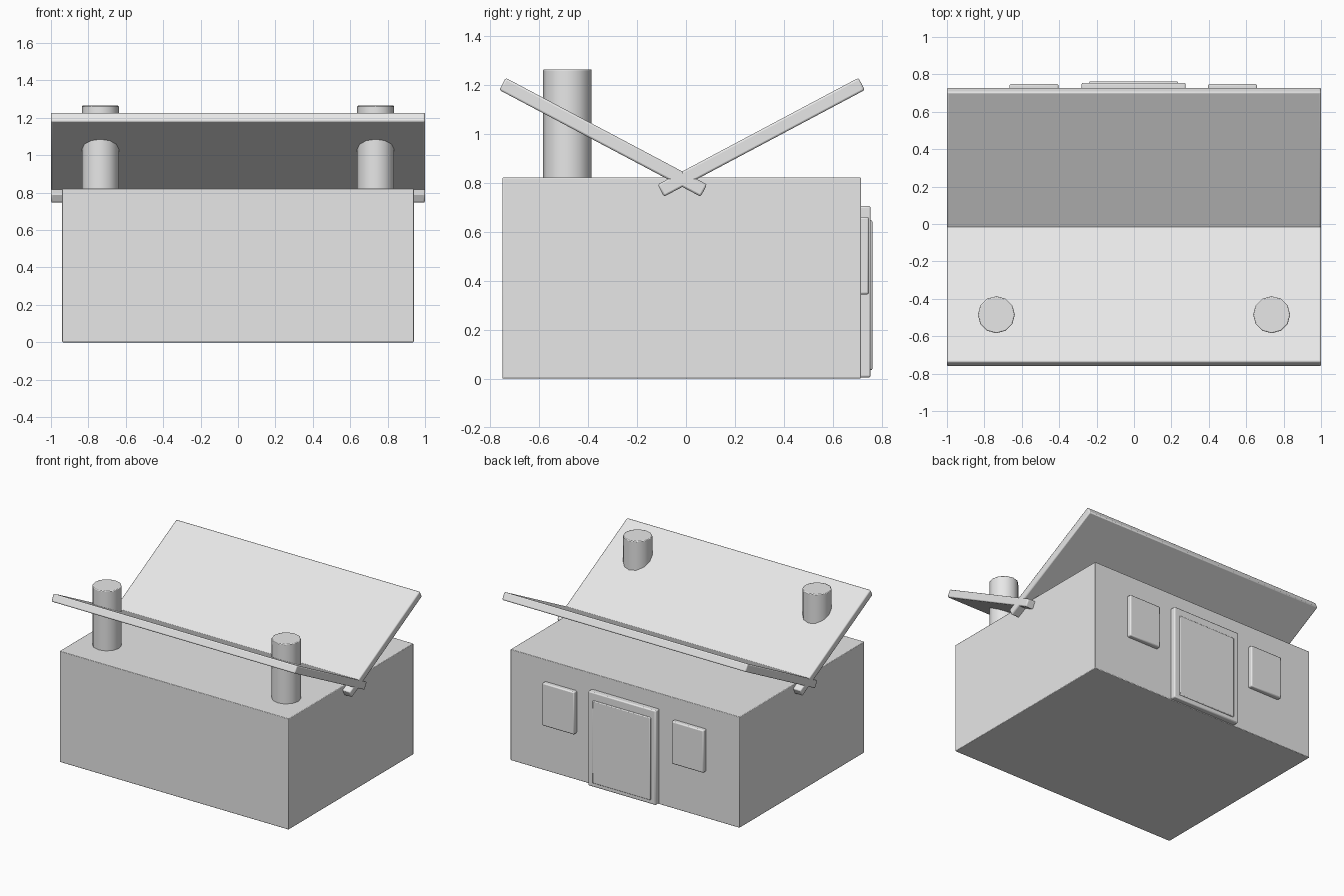
import bpy
import math
from mathutils import Vector

default = bpy.data.objects.get("Cube")
if default:
    bpy.data.objects.remove(default, do_unlink=True)

# Single plain grey material
grey = bpy.data.materials.new("plain_grey")
grey.use_nodes = True
COLOUR = (0.8, 0.8, 0.8, 1.0)
grey.diffuse_color = COLOUR
grey.node_tree.nodes["Principled BSDF"].inputs["Base Color"].default_value = COLOUR


def finish(obj, name, bevel):
    """Name, colour, soften the edges and smooth an object."""
    obj.name = name
    obj.data.materials.append(grey)
    bpy.ops.object.transform_apply(location=False, rotation=False, scale=True)
    mod = obj.modifiers.new("soft_edges", "BEVEL")
    mod.width = bevel
    mod.segments = 2
    mod.limit_method = "ANGLE"
    mod.angle_limit = math.radians(40)
    bpy.ops.object.shade_smooth_by_angle(angle=math.radians(35))
    return obj


def box(name, low, high, bevel):
    """Box between two opposite corners."""
    low, high = Vector(low), Vector(high)
    bpy.ops.mesh.primitive_cube_add(size=1, location=(low + high) / 2)
    obj = bpy.context.object
    obj.scale = high - low
    return finish(obj, name, bevel)


def roof_panel(name, start, end):
    """Slab along x whose section runs between two (y, z) points."""
    (y0, z0), (y1, z1) = start, end
    bpy.ops.mesh.primitive_cube_add(
        size=1, location=(0, (y0 + y1) / 2, (z0 + z1) / 2),
        rotation=(math.atan2(z1 - z0, y1 - y0), 0, 0))
    obj = bpy.context.object
    obj.scale = (2.0, math.hypot(y1 - y0, z1 - z0), 0.056)
    return finish(obj, name, 0.008)


# House body
box("house_body", (-0.94, -0.75, 0), (0.94, 0.715, 0.823), 0.004)

# Two crossing roof slabs forming a V
roof_panel("front_roof_panel", (-0.75, 1.205), (0.073, 0.769))
roof_panel("back_roof_panel", (-0.103, 0.769), (0.718, 1.205))

# Door with frame and raised leaf
box("door_frame", (-0.28, 0.70, 0.005), (0.276, 0.755, 0.706), 0.008)
box("door_leaf", (-0.24, 0.74, 0.035), (0.236, 0.762, 0.648), 0.006)

# Windows and chimneys, one on each side
for side, sign in (("right", -1), ("left", 1)):
    x = sign * 0.531 - 0.004
    box(side + "_window", (x - 0.131, 0.70, 0.345), (x + 0.131, 0.748, 0.661), 0.008)
    bpy.ops.mesh.primitive_cylinder_add(
        vertices=12, radius=0.099, depth=0.465,
        location=(sign * 0.736, -0.485, 1.0325))
    finish(bpy.context.object, side + "_chimney", 0.005)
